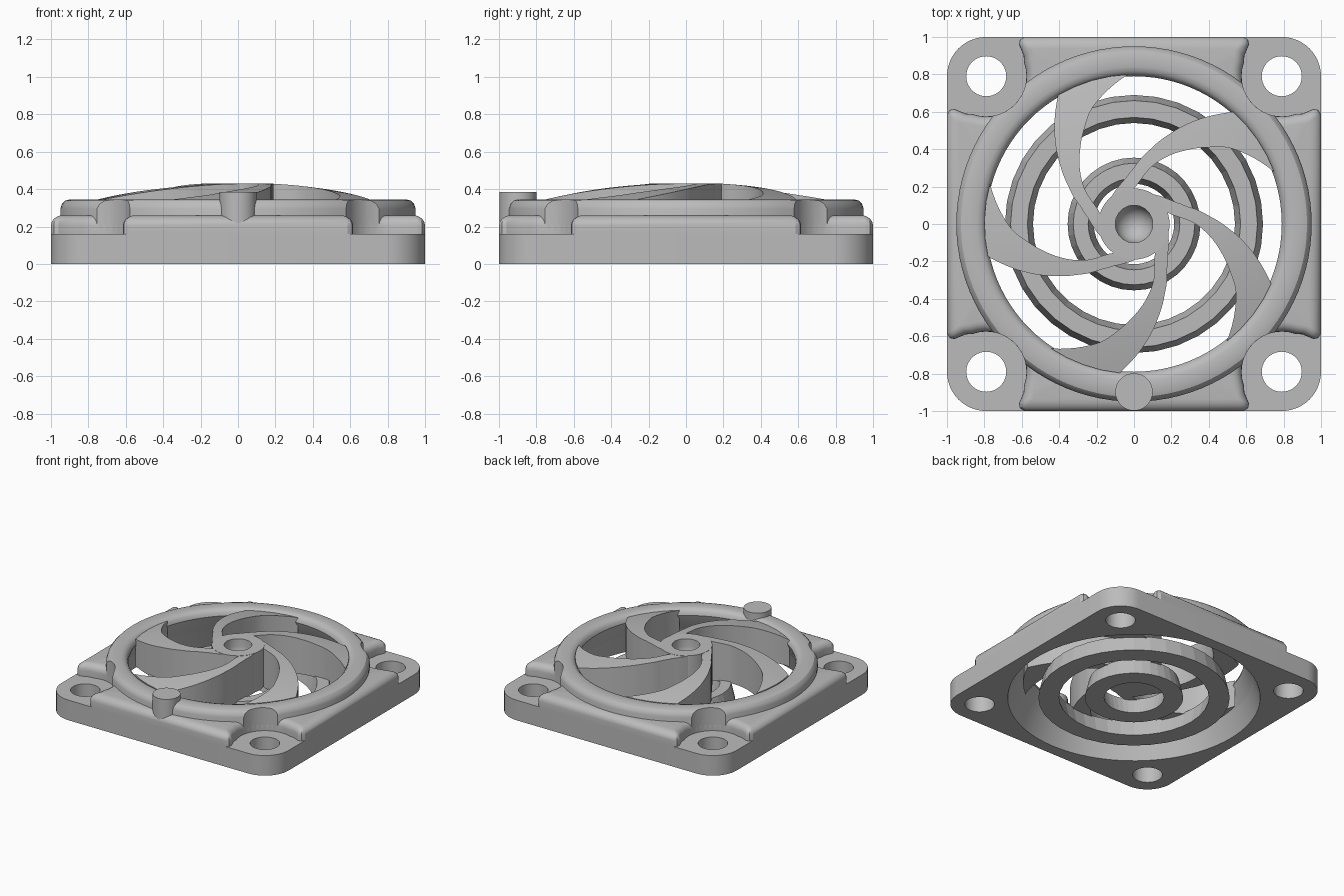
import bpy, bmesh, math
from mathutils import Matrix

cube = bpy.data.objects.get("Cube")
if cube:
    bpy.data.objects.remove(cube, do_unlink=True)

grey = bpy.data.materials.new("plain grey")
grey.use_nodes = True
colour = (0.5, 0.5, 0.5, 1)
grey.diffuse_color = colour
grey.node_tree.nodes["Principled BSDF"].inputs["Base Color"].default_value = colour


def finish(bm, name):
    bmesh.ops.recalc_face_normals(bm, faces=bm.faces)
    mesh = bpy.data.meshes.new(name)
    bm.to_mesh(mesh)
    bm.free()
    obj = bpy.data.objects.new(name, mesh)
    bpy.context.collection.objects.link(obj)
    mesh.materials.append(grey)
    return obj


def lathe(name, profile, sides):
    """Revolve a closed (radius, height) profile around z."""
    bm = bmesh.new()
    loops = []
    for i in range(sides):
        a = math.tau * i / sides
        loops.append([bm.verts.new((r * math.cos(a), r * math.sin(a), z)) for r, z in profile])
    n = len(profile)
    for i in range(sides):
        p, q = loops[i], loops[(i + 1) % sides]
        for k in range(n):
            m = (k + 1) % n
            if profile[k][0] or profile[m][0]:
                bm.faces.new((p[k], q[k], q[m], p[m]))
    bmesh.ops.remove_doubles(bm, verts=bm.verts, dist=1e-5)
    return finish(bm, name)


def solid(name, walls):
    """Each wall is a stack of (outline, z); the caps are filled between all walls."""
    bm = bmesh.new()
    caps = ([], [])
    for wall in walls:
        stack = [[bm.verts.new((x, y, z)) for x, y in outline] for outline, z in wall]
        n = len(stack[0])
        for low, high in zip(stack, stack[1:]):
            for i in range(n):
                j = (i + 1) % n
                bm.faces.new((low[i], low[j], high[j], high[i]))
        for cap, loop in zip(caps, (stack[0], stack[-1])):
            cap.extend(bm.edges.get((loop[i - 1], loop[i])) for i in range(n))
    for cap in caps:
        bmesh.ops.triangle_fill(bm, edges=cap, use_beauty=True, normal=(0, 0, 1))
    return finish(bm, name)


def arc(cx, cy, r, start, end, steps):
    angles = [math.radians(start + (end - start) * i / steps) for i in range(steps + 1)]
    return [(cx + r * math.cos(a), cy + r * math.sin(a)) for a in angles]


def circle(cx, cy, r, sides):
    return arc(cx, cy, r, 0, 360, sides)[:-1]


def four_corners(points):
    turns = [lambda x, y: (x, y), lambda x, y: (-y, x),
             lambda x, y: (-x, -y), lambda x, y: (y, -x)]
    return [t(x, y) for t in turns for x, y in points]


def lerp(table, r):
    """Angle at radius r from (radius, angle) pairs of falling radius."""
    for (r0, a0), (r1, a1) in zip(table, table[1:]):
        if r >= r1:
            return a0 + (a1 - a0) * (r - r0) / (r1 - r0)
    return table[-1][1]


# Square base plate with flared bore and screw holes
HOLE, POCKET = 0.79, 0.215
corners = four_corners([(HOLE, HOLE)])
square = four_corners(arc(HOLE, HOLE, 0.21, 0, 90, 12))
walls = [[(square, 0), (square, 0.16)],
         [(circle(0, 0, 0.91, 96), 0), (circle(0, 0, 0.85, 96), 0.16)]]
for x, y in corners:
    hole = circle(x, y, 0.107, 36)
    walls.append([(hole, 0), (hole, 0.16)])
base = solid("base_plate", walls)

# Raised body between the corner pockets, with a rounded top edge
ROUND = 0.055
FLARE = [(1, 0.585), (0.985, 0.61), (0.96, 0.615), (0.90, 0.59)]


def body_outline(inset):
    t = 0.9 * inset / ROUND
    flare = [(x + (0.93 - x) * t, y + (0.54 - y) * t) for x, y in FLARE]
    curve = arc(HOLE, HOLE, POCKET + inset, 290, 160, 14)
    return four_corners(flare + curve + [(y, x) for x, y in reversed(flare)])


outer = [(body_outline(0), 0.16)]
for step in range(6):
    a = math.radians(18 * step)
    outer.append((body_outline(ROUND * (1 - math.cos(a))), 0.26 - ROUND * (1 - math.sin(a))))
raised = solid("raised_body", [outer, [(circle(0, 0, 0.87, 96), 0.16),
                                       (circle(0, 0, 0.87, 96), 0.26)]])

# Rounded rim around the opening, cleared by the corner pockets
rim = lathe("rim", [(0.95, 0.16), (0.95, 0.295), (0.942, 0.32), (0.925, 0.338), (0.90, 0.345),
                    (0.84, 0.345), (0.815, 0.338), (0.797, 0.32), (0.79, 0.295),
                    (0.81, 0.24), (0.85, 0.16)], 96)
bpy.context.view_layer.objects.active = rim
for x, y in corners:
    outline = circle(x, y, POCKET, 36)
    tool = solid("pocket_cutter", [[(outline, 0.1), (outline, 0.5)]])
    tool.hide_render = True
    mod = rim.modifiers.new("pocket", "BOOLEAN")
    mod.operation, mod.solver, mod.object = "DIFFERENCE", "EXACT", tool
    bpy.ops.object.modifier_apply(modifier=mod.name)
    bpy.data.objects.remove(tool, do_unlink=True)

# Locating pin at the front
disc = circle(0, -0.898, 0.1, 48)
pin = solid("locating_pin", [[(disc, 0.16), (disc, 0.385)]])

# Two tapered rings under the blades
for name, inner, outside in (("outer_ring", 0.54, 0.69), ("inner_ring", 0.215, 0.355)):
    lathe(name, [(inner, 0), (outside, 0), (outside - 0.03, 0.13), (inner + 0.03, 0.13)], 36)

# Hub with a round dimple
bowl = [(0.1 * math.cos(a), 0.37 - 0.1 * math.sin(a))
        for a in (math.radians(d) for d in range(0, 90, 15))]
hub = lathe("hub", [(0, 0.12), (0.19, 0.12), (0.19, 0.431), (0.1, 0.431)] + bowl + [(0, 0.27)], 48)

# Five curved blades with domed tops
LEAD = [(0.80, 120.5), (0.74, 124.5), (0.62, 133), (0.51, 141), (0.405, 150),
        (0.30, 162), (0.24, 174), (0.205, 191), (0.18, 212)]
TRAIL = [(0.80, 92.3), (0.65, 111), (0.58, 117), (0.49, 126),
         (0.40, 136), (0.32, 145), (0.25, 152), (0.21, 157), (0.18, 166)]


def dome(r):
    return 0.435 - 0.1 * (r / 0.79) ** 2


def blade(name, turn):
    bm = bmesh.new()
    rows, across = 28, 4
    grids = ([], [])
    for i in range(rows + 1):
        r = 0.80 - (0.80 - 0.16) * i / rows
        a0, a1 = lerp(LEAD, r), lerp(TRAIL, r)
        for grid, z in zip(grids, (dome(r), 0.12)):
            grid.append([])
            for k in range(across + 1):
                a = math.radians(a0 + (a1 - a0) * k / across)
                grid[-1].append(bm.verts.new((r * math.cos(a), r * math.sin(a), z)))
    for g in grids:
        for i in range(rows):
            for k in range(across):
                bm.faces.new((g[i][k], g[i + 1][k], g[i + 1][k + 1], g[i][k + 1]))
    rimmed = [e for e in bm.edges if e.is_boundary]
    bmesh.ops.bridge_loops(bm, edges=rimmed)
    bmesh.ops.rotate(bm, verts=bm.verts, matrix=Matrix.Rotation(turn, 3, "Z"))
    return finish(bm, name)


blades = [blade(f"blade_{i + 1}", math.tau * i / 5) for i in range(5)]

# Smooth shading with sharp edges kept
bpy.ops.object.select_all(action="DESELECT")
for obj in [base, raised, rim, pin, hub] + blades:
    obj.select_set(True)
bpy.context.view_layer.objects.active = base
bpy.ops.object.shade_smooth_by_angle(angle=math.radians(30))
